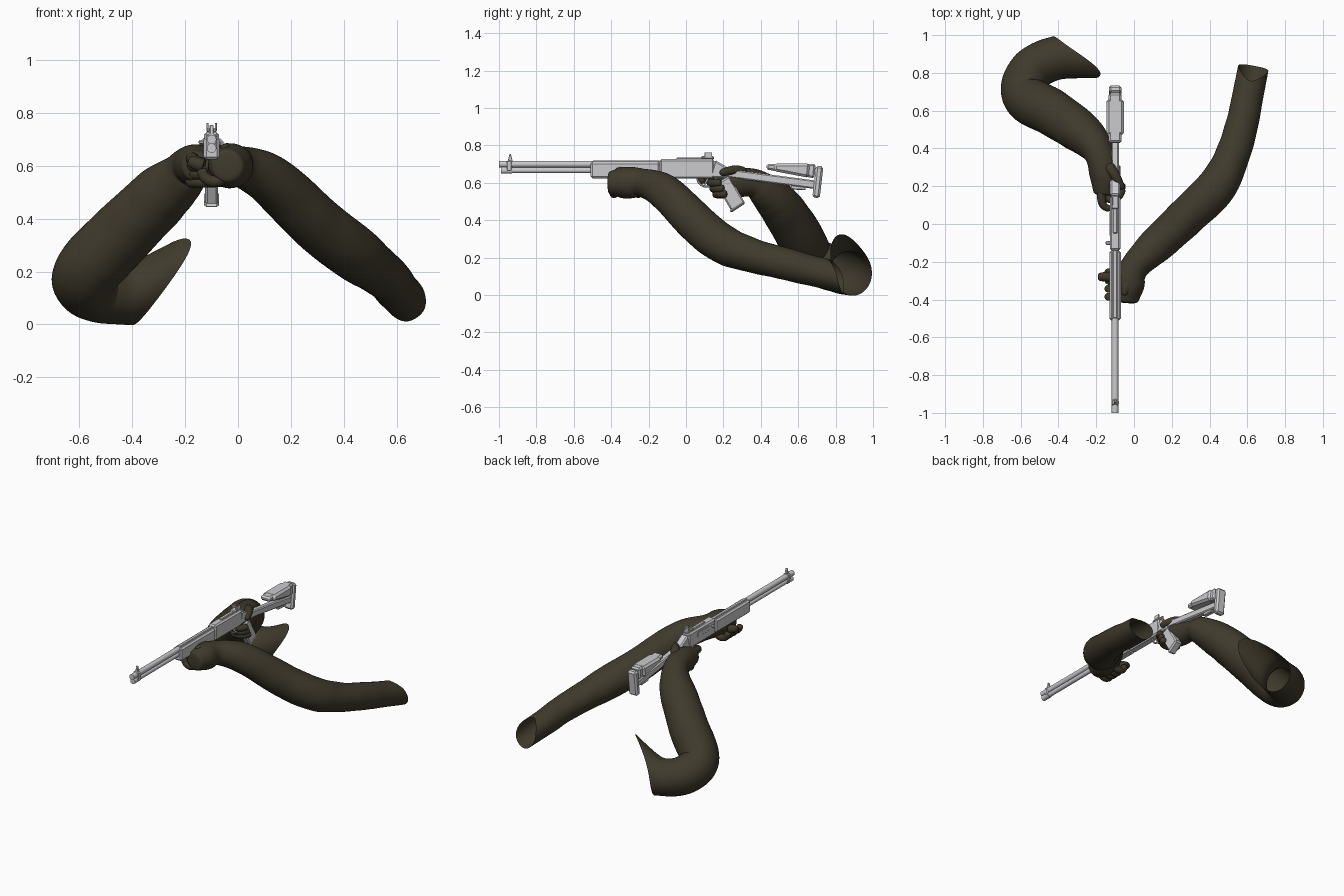
import bpy, math, random
from mathutils import Vector

random.seed(4)
default_cube = bpy.data.objects.get("Cube")
if default_cube:
    bpy.data.objects.remove(default_cube)


def make_material(name, red, green, blue):
    colour = (red, green, blue, 1)
    material = bpy.data.materials.new(name)
    material.use_nodes = True
    material.diffuse_color = colour
    shader = material.node_tree.nodes["Principled BSDF"]
    shader.inputs["Base Color"].default_value = colour
    return material


CLOTH = make_material("dark olive cloth", .05, .042, .025)
METAL = make_material("light grey metal", .6, .6, .62)
GUN_X = -.1   # centre line of the gun
BORE_Z = .7   # height of the barrel axis
GRIP_Z = .6   # height of both hands
LEFT, FRONT, DOWN = Vector((1, 0, 0)), Vector((0, -1, 0)), Vector((0, 0, -1))


def add_mesh(name, verts, faces, material):
    mesh = bpy.data.meshes.new(name)
    mesh.from_pydata(verts, [], faces)
    mesh.materials.append(material)
    part = bpy.data.objects.new(name, mesh)
    bpy.context.collection.objects.link(part)
    return part


def smooth(part, degrees):
    bpy.ops.object.select_all(action='DESELECT')
    bpy.context.view_layer.objects.active = part
    part.select_set(True)
    bpy.ops.object.shade_smooth_by_angle(angle=math.radians(degrees))


def flowing(points, steps):
    """Pass a smooth curve through points of position and radius."""
    points = [Vector(point) for point in points]
    padded = [points[0], *points, points[-1]]
    result = []
    for before, start, end, after in zip(padded, padded[1:], padded[2:], padded[3:]):
        for step in range(steps):
            t = step / steps
            leave, arrive = (end - before) / 2, (after - start) / 2
            bend = start.lerp(end, t * t * (3 - 2 * t))
            result.append(bend + (leave * (1 - t) - arrive * t) * t * (1 - t))
    return result + [points[-1]]


def limb(name, points, steps=2, sides=10, wrinkle=0, cut=None):
    """Loft rings along a curve; cut = (direction, shift, power) pulls out the open end."""
    path = flowing(points, steps)
    last = len(path) - 1
    side = Vector((.3, .2, 1))
    verts, faces = [], []
    for i, point in enumerate(path):
        axis = (path[min(i + 1, last)].xyz - path[max(i - 1, 0)].xyz).normalized()
        side = (side - axis * side.dot(axis)).normalized()
        other = axis.cross(side)
        for k in range(sides):
            angle = math.tau * k / sides
            normal = side * math.cos(angle) + other * math.sin(angle)
            swell = 1 + random.uniform(-wrinkle, wrinkle)
            vert = point.xyz + normal * point.w * swell
            if cut and i == last:
                direction, shift, power = cut
                lean = normal.dot(Vector(direction).normalized())
                vert += Vector(shift) * max(0, (1 + lean) / 2) ** power
            verts.append(vert)
    for i in range(last):
        for k in range(sides):
            a, b = i * sides + k, i * sides + (k + 1) % sides
            faces.append((a, b, b + sides, a + sides))
    faces.append(tuple(reversed(range(sides))))
    if not cut:
        faces.append(tuple(range(last * sides, len(verts))))
    part = add_mesh(name, verts, faces, CLOTH)
    rounding = part.modifiers.new("rounding", 'SUBSURF')
    rounding.levels = rounding.render_levels = 2
    smooth(part, 80)


def curled_finger(name, centre, across, ahead, radius, thickness):
    """Wrap a finger half way round a centre."""
    points = []
    for k in range(5):
        angle = math.pi * k / 4
        place = centre + (across * math.cos(angle) + ahead * math.sin(angle)) * radius
        points.append((*place, thickness * (1 - k / 20)))
    limb(name, points)


def bar(name, start, end, height, half_width, taper=1, x=GUN_X):
    """Block between two (y, z) points, its height scaled by taper at the end."""
    start, end = Vector(start), Vector(end)
    along = (end - start).normalized()
    up = Vector((-along.y, along.x)) * height / 2
    outline = [start - up, end - up * taper, end + up * taper, start + up]
    verts = [(x + s * half_width, *p) for s in (-1, 1) for p in outline]
    faces = [(3, 2, 1, 0), (4, 5, 6, 7)]
    faces += [(i, (i + 1) % 4, (i + 1) % 4 + 4, i + 4) for i in range(4)]
    part = add_mesh(name, verts, faces, METAL)
    bevel = part.modifiers.new("bevel", 'BEVEL')
    bevel.width = min(half_width, height) / 3
    bevel.segments = 1


def rod(name, front, back, z, radius):
    """Round bar that runs from front to back."""
    bpy.ops.mesh.primitive_cylinder_add(
        vertices=16, radius=radius, depth=back - front,
        location=(GUN_X, (front + back) / 2, z), rotation=(math.pi / 2, 0, 0))
    part = bpy.context.object
    part.name = name
    part.data.materials.append(METAL)
    smooth(part, 35)


# Barrel, magazine tube and front sight
TUBE_Z = BORE_Z - .033
rod("barrel", -1, 0, BORE_Z, .018)
rod("magazine_tube", -.98, -.4, TUBE_Z, .015)
rod("magazine_cap", -.99, -.93, TUBE_Z, .018)
bar("barrel_clamp", (-.96, .69), (-.93, .69), .06, .02)
bar("front_sight", (-.94, BORE_Z), (-.94, .755), .035, .007, taper=.2)

# Forend and receiver
bar("forend", (-.51, .668), (-.14, .668), .088, .03)
bar("forend_rail", (-.5, .71), (-.14, .71), .02, .012)
bar("receiver", (-.14, .675), (.15, .675), .105, .028)
bar("receiver_tail", (.14, .675), (.23, .65), .1, .026, taper=.5)
bar("ejection_port", (-.06, .69), (.06, .69), .03, .003, x=GUN_X - .028)
bar("bolt_handle", (-.11, .69), (-.09, .69), .015, .02, x=GUN_X - .03)

# Rear sight
bar("sight_rail", (-.05, .73), (.15, .73), .012, .012)
bar("rear_sight_base", (.08, .735), (.15, .735), .015, .02)
for sign in (-1, 1):
    bar("rear_sight_wing", (.1, .75), (.14, .75), .025, .004, x=GUN_X + sign * .016)

# Trigger group and grip
bpy.ops.mesh.primitive_torus_add(
    major_radius=.05, minor_radius=.006, major_segments=24, minor_segments=6,
    location=(GUN_X, .11, .63), rotation=(0, math.pi / 2, 0))
guard = bpy.context.object
guard.name = "trigger_guard"
guard.data.materials.append(METAL)
bar("trigger", (.12, .63), (.1, .59), .01, .005)
bar("pistol_grip", (.195, .615), (.28, .47), .085, .024)
bar("grip_cap", (.27, .48), (.28, .465), .095, .028)

# Stock, with a narrower core that steps the cheek rest in at both ends
bar("stock_tube", (.2, .655), (.69, .59), .045, .02)
bar("cheek_rest", (.47, .683), (.66, .665), .04, .046, taper=1.9)
bar("cheek_rest_core", (.43, .687), (.69, .663), .03, .034, taper=2.6)
bar("butt_pad", (.715, .69), (.695, .52), .04, .033)
bar("stock_latch", (.56, .58), (.64, .575), .03, .014)

# Supporting arm, from the palm to the open sleeve end
limb("left_arm", [
    (-.04, -.42, GRIP_Z, .06), (-.03, -.32, GRIP_Z, .09), (0, -.23, GRIP_Z, .08),
    (.12, -.11, .55, .1), (.3, .06, .38, .11), (.44, .2, .27, .11),
    (.52, .36, .21, .095), (.57, .52, .17, .09), (.6, .67, .13, .085)],
    steps=4, sides=12, wrinkle=.03, cut=(DOWN, (.04, .19, -.04), .3))
for i in range(4):
    middle = Vector((GUN_X + .01, i * .043 - .385, GRIP_Z - .01))
    curled_finger("left_finger", middle, LEFT, DOWN, .05, .027)
limb("left_fingertip", [(-.13, -.28, GRIP_Z, .03), (-.16, -.28, .61, .027), (-.19, -.28, .62, .02)])
limb("left_thumb", [(0, -.27, .64, .03), (-.04, -.32, .66, .03), (-.05, -.38, .66, .02)])

# Firing arm, from the palm to the pointed sleeve end
limb("right_arm", [
    (-.16, .15, GRIP_Z, .055), (-.155, .25, GRIP_Z, .083), (-.18, .36, GRIP_Z, .08),
    (-.22, .43, .55, .1), (-.3, .5, .48, .12), (-.45, .6, .33, .13), (-.58, .68, .19, .13),
    (-.54, .82, .13, .125), (-.39, .89, .11, .118)],
    steps=4, sides=12, wrinkle=.03, cut=((.3, -.6, .7), (.19, -.02, .13), 3))
for i in range(3):
    middle = Vector((GUN_X - .02, .19 + i * .015, GRIP_Z - i * .03))
    curled_finger("right_finger", middle, -LEFT, FRONT, .06, .026)
limb("trigger_finger", [(-.17, .2, .63, .028), (-.17, .1, .62, .024), (-.12, .08, .61, .018)])
limb("right_thumb", [(-.14, .31, .65, .035), (-.1, .26, .67, .028), (-.06, .18, .65, .02)])
